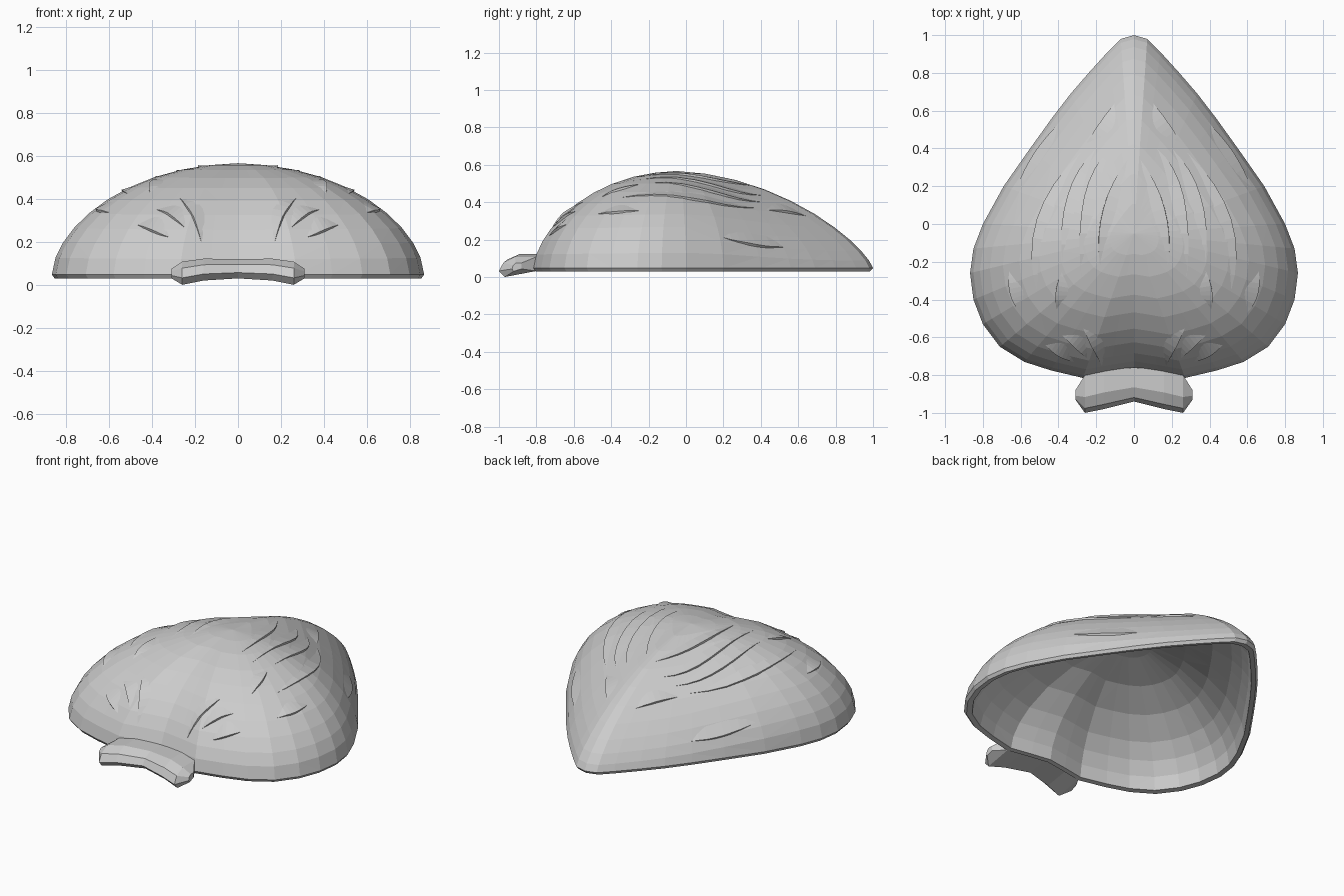
import bpy, bmesh, math
from mathutils import Vector
from mathutils.bvhtree import BVHTree

cube = bpy.data.objects.get("Cube")
if cube:
    bpy.data.objects.remove(cube, do_unlink=True)

grey = bpy.data.materials.new("light_grey")
grey.use_nodes = True
colour = (0.6, 0.6, 0.6, 1)
grey.diffuse_color = colour
grey.node_tree.nodes["Principled BSDF"].inputs["Base Color"].default_value = colour


def finish(bm, name):
    bmesh.ops.recalc_face_normals(bm, faces=bm.faces)
    mesh = bpy.data.meshes.new(name)
    bm.to_mesh(mesh)
    mesh.materials.append(grey)
    obj = bpy.data.objects.new(name, mesh)
    bpy.context.collection.objects.link(obj)
    return obj


def bridge(bm, a, b):
    n = len(a)
    for i in range(n):
        bm.faces.new((a[i], a[(i + 1) % n], b[(i + 1) % n], b[i]))


# Hollow pointed shell: half of the rim outline, from rear tip to front notch
centre = Vector((0, -0.05))
half = [(0, 1), (.07, .98), (.14, .91), (.24, .8), (.335, .69), (.435, .56),
        (.55, .4), (.69, .2), (.8, 0), (.85, -.13), (.868, -.26), (.85, -.4),
        (.8, -.53), (.71, -.65), (.58, -.73), (.44, -.775), (.27, -.815),
        (.13, -.79), (0, -.77)]
outline = half + [(-x, y) for x, y in half[-2:0:-1]]


def dome(s, direction):
    """Relative height at fraction s of the way from centre to rim."""
    d = direction.normalized().y
    power = .57 + .04 * max(0, -d) + .2 * max(0, d) ** 2
    return max(0, 1 - s ** (2 - .2 * max(0, d))) ** power


def add_ring(bm, s, height):
    ring = []
    for p in outline:
        reach = Vector(p) - centre
        flat = centre + reach * s
        ring.append(bm.verts.new((flat.x, flat.y, height(reach))))
    return ring


bm = bmesh.new()
rings = []
for s in (.15, .3, .45, .58, .7, .8, .88, .94, .98, 1):
    rings.append(add_ring(bm, s, lambda d: .048 + .517 * dome(s, d)))
rings.append(add_ring(bm, .985, lambda d: .03))
rings.append(add_ring(bm, .95, lambda d: .035))
for s in (.93, .88, .8, .65, .45, .2):
    rings.append(add_ring(bm, s, lambda d: .04 + .477 * dome(s / .95, d)))
for a, b in zip(rings, rings[1:]):
    bridge(bm, a, b)
for ring, z in ((rings[0], .567), (rings[-1], .518)):
    apex = bm.verts.new((centre.x, centre.y, z))
    for i, v in enumerate(ring):
        bm.faces.new((v, ring[(i + 1) % len(ring)], apex))
bmesh.ops.triangulate(bm, faces=[f for f in bm.faces if len(f.verts) == 4])
surface = BVHTree.FromBMesh(bm)
finish(bm, "hollow_shell")
bm.free()


# Shallow folds lying on the shell, sharp on their outer edge
def on_shell(p):
    hit = surface.ray_cast(Vector((p.x, p.y, 2)), Vector((0, 0, -1)))
    return (hit[0], hit[1]) if hit[0] else (None, None)


def add_fold(bm, start, middle, end, side, width=.07, lift=.012, steps=8):
    a, m, b = (Vector((x * side, y)) for x, y in (start, middle, end))
    bend = 2 * m - (a + b) / 2
    sections = []
    for i in range(steps + 1):
        t = i / steps
        p = a * (1 - t) ** 2 + bend * 2 * t * (1 - t) + b * t * t
        along = (a * (t - 1) + bend * (1 - 2 * t) + b * t).normalized()
        across = Vector((-along.y, along.x)) * side
        swell = math.sin(math.pi * t) * .98 + .02
        section = []
        for offset, height in ((-width, -.001), (0, lift * swell), (.004, -.003)):
            hit, normal = on_shell(p + across * offset * swell)
            if hit is None:
                break
            if normal.z < 0:
                normal = -normal
            section.append(hit + normal * height)
        if len(section) == 3:
            sections.append([bm.verts.new(v) for v in section])
    for s, e in zip(sections, sections[1:]):
        bridge(bm, s, e)
    for cap in (sections[0], sections[-1]):
        bm.faces.new(cap)


folds = [
    ((.02, .36), (.16, .08), (.18, -.22)),
    ((.12, .4), (.26, .14), (.28, -.28)),
    ((.2, .4), (.35, .14), (.38, -.2)),
    ((.28, .38), (.51, .02), (.51, -.37)),
    ((.1, .64), (.17, .54), (.25, .43)),
    ((.4, .53), (.52, .37), (.62, .2)),
    ((.66, -.25), (.65, -.37), (.6, -.47)),
    ((.38, -.25), (.41, -.35), (.41, -.45)),
    ((.27, -.55), (.22, -.65), (.17, -.75)),
    ((.38, -.59), (.31, -.65), (.25, -.71)),
    ((.47, -.64), (.4, -.69), (.32, -.73)),
]
bm = bmesh.new()
for path in folds:
    for side in (1, -1):
        add_fold(bm, *path, side)
finish(bm, "surface_folds")
bm.free()

# Curled front lip: sections of x, front y, back y, bottom z, top z
lip = [(0, -.94, -.76, .03, .12), (.16, -.98, -.77, .02, .122),
       (.26, -1, -.8, 0, .108), (.31, -.93, -.88, .03, .075)]
lip = [(-x, *rest) for x, *rest in lip[:0:-1]] + lip
bm = bmesh.new()
sections = []
for x, front, back, low, top in lip:
    rise, depth = top - low, back - front
    loop = [(front, low + rise * .3), (front + depth * .12, low + rise * .72),
            (front + depth * .42, top), (back, top),
            (back, low + rise * .3), (front + depth * .15, low)]
    sections.append([bm.verts.new((x, y, z)) for y, z in loop])
for a, b in zip(sections, sections[1:]):
    bridge(bm, a, b)
for cap in (sections[0], sections[-1]):
    bm.faces.new(cap)
finish(bm, "front_lip")
bm.free()
